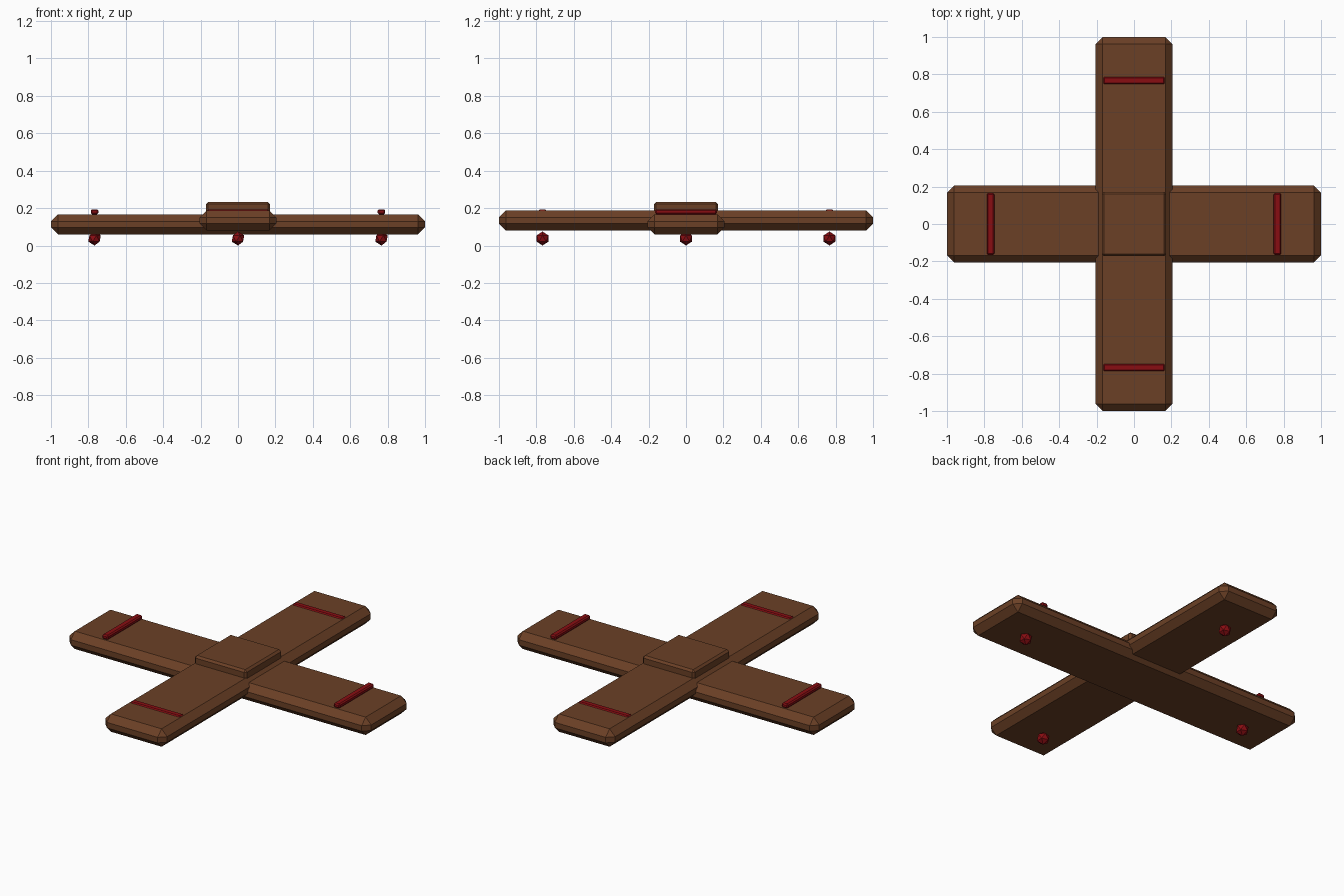
import bpy, bmesh
from mathutils import Vector

cube = bpy.data.objects.get("Cube")
if cube:
    bpy.data.objects.remove(cube, do_unlink=True)


def make_material(name, rgb):
    mat = bpy.data.materials.new(name)
    mat.use_nodes = True
    color = (*rgb, 1.0)
    mat.diffuse_color = color
    mat.node_tree.nodes["Principled BSDF"].inputs["Base Color"].default_value = color
    return mat


wood = make_material("brown wood", (0.147, 0.051, 0.019))
red = make_material("dark red", (0.250, 0.004, 0.006))


def add_object(name, bm, mat, location):
    mesh = bpy.data.meshes.new(name)
    bm.to_mesh(mesh)
    bm.free()
    mesh.materials.append(mat)
    obj = bpy.data.objects.new(name, mesh)
    obj.location = location
    bpy.context.collection.objects.link(obj)
    return obj


def chamfered_box(name, size, location, chamfer, mat):
    bm = bmesh.new()
    bmesh.ops.create_cube(bm, size=1)
    bmesh.ops.scale(bm, vec=Vector(size), verts=bm.verts)
    bmesh.ops.bevel(bm, geom=bm.edges[:], offset=chamfer, segments=1,
                    affect='EDGES', profile=0.5)
    return add_object(name, bm, mat, location)


def foot(name, location, radius):
    bm = bmesh.new()
    bmesh.ops.create_icosphere(bm, subdivisions=1, radius=radius)
    return add_object(name, bm, mat=red, location=location)


# Crossed beams, one resting slightly higher than the other
WIDTH, THICK, CHAMFER = 0.41, 0.107, 0.037
chamfered_box("side_beam", (2, WIDTH, THICK), (0, 0, 0.113), CHAMFER, wood)
chamfered_box("long_beam", (WIDTH, 2, THICK), (0, 0, 0.134), CHAMFER, wood)

# Raised block over the crossing
chamfered_box("centre_block", (0.344, 0.344, 0.072), (0, 0, 0.197), 0.012, wood)

# A red strip on top and a round foot below each arm
REACH, FOOT = 0.767, 0.0374
arms = {"left": (1, 0), "right": (-1, 0), "back": (0, 1), "front": (0, -1)}
for side, (dx, dy) in arms.items():
    x, y = dx * REACH, dy * REACH
    size = (0.04, 0.33, 0.027) if dx else (0.33, 0.04, 0.027)
    chamfered_box(side + "_strip", size, (x, y, 0.180), 0.007, red)
    foot(side + "_foot", (x, y, FOOT), FOOT)
